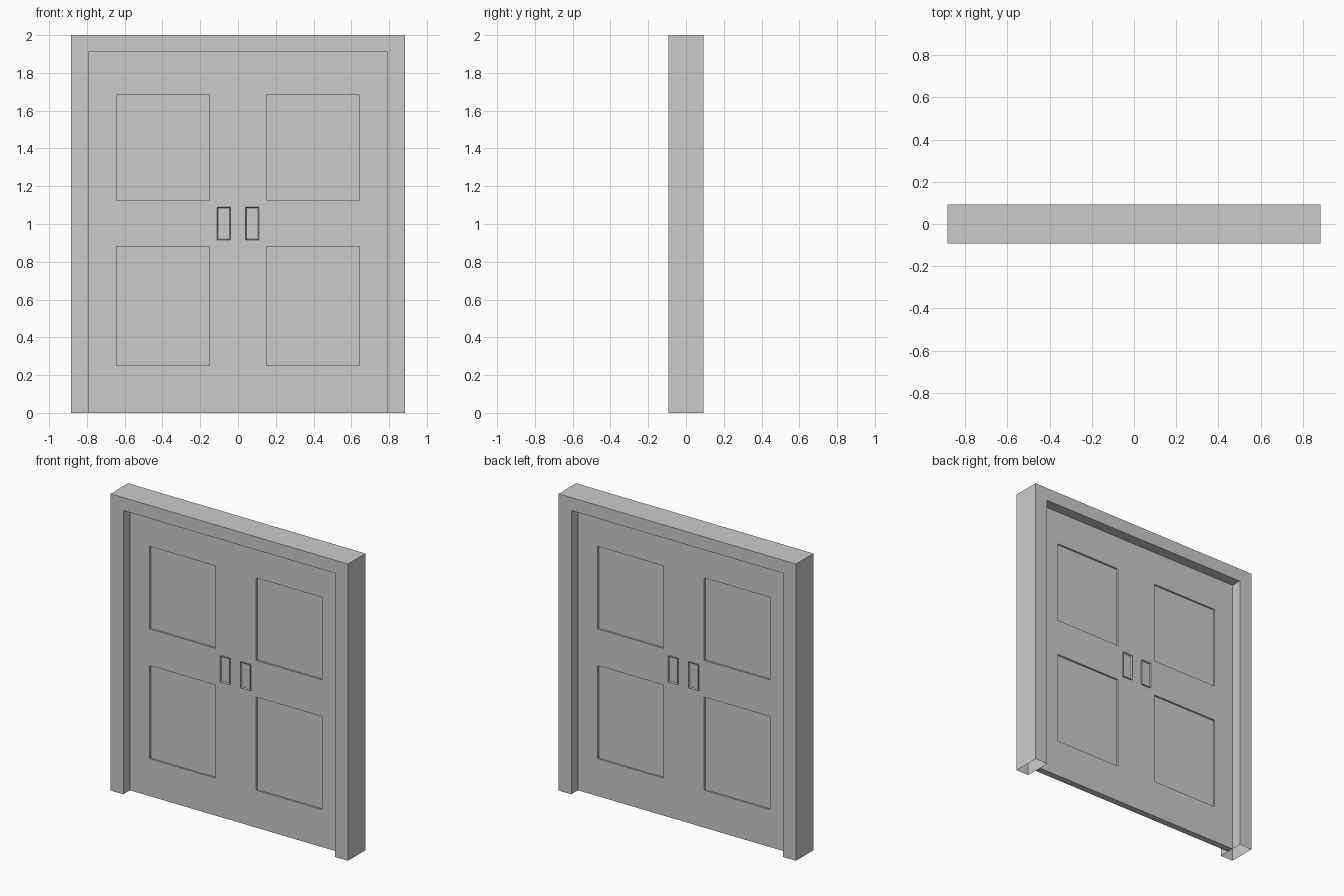
import bpy, bmesh

if "Cube" in bpy.data.objects:
    bpy.data.objects.remove(bpy.data.objects["Cube"])

W, H, D = 0.885, 2.0, 0.093      # frame half width, height, half depth
OW, OH = 0.79, 1.912             # opening half width, height
DOOR = 0.022                     # door half thickness
RECESS = 0.012


def finish(bm, name):
    bmesh.ops.recalc_face_normals(bm, faces=bm.faces[:])
    me = bpy.data.meshes.new(name)
    bm.to_mesh(me)
    bm.free()
    ob = bpy.data.objects.new(name, me)
    bpy.context.collection.objects.link(ob)
    return ob


# Door frame: arch profile extruded through the wall, legs open underneath
bm = bmesh.new()
arch = [(-W, 0), (-W, H), (W, H), (W, 0), (OW, 0), (OW, OH), (-OW, OH), (-OW, 0)]
face = bm.faces.new([bm.verts.new((x, -D, z)) for x, z in arch])
ext = bmesh.ops.extrude_face_region(bm, geom=[face], use_keep_orig=True)
moved = [g for g in ext["geom"] if isinstance(g, bmesh.types.BMVert)]
bmesh.ops.translate(bm, verts=moved, vec=(0, 2 * D, 0))
bmesh.ops.recalc_face_normals(bm, faces=bm.faces[:])
under = [f for f in bm.faces if all(v.co.z < 1e-5 for v in f.verts)]
bmesh.ops.delete(bm, geom=under, context='FACES_ONLY')
finish(bm, "door_frame")

# Door slab: gridded front and back, panel cells pushed inward
xs = [-OW, -0.643, -0.151, 0.151, 0.643, OW]
zs = [0, 0.252, 0.88, 1.127, 1.683, OH]
bm = bmesh.new()
for side in (-1, 1):
    grid = [[bm.verts.new((x, side * DOOR, z)) for z in zs] for x in xs]
    for i in range(5):
        for j in range(5):
            quad = [grid[i][j], grid[i + 1][j], grid[i + 1][j + 1], grid[i][j + 1]]
            f = bm.faces.new(quad)
            if i in (1, 3) and j in (1, 3):
                e = bmesh.ops.extrude_discrete_faces(bm, faces=[f])
                for v in e["faces"][0].verts:
                    v.co.y -= side * RECESS
bmesh.ops.bridge_loops(bm, edges=[e for e in bm.edges if e.is_boundary])
bmesh.ops.dissolve_limit(bm, angle_limit=0.01, verts=bm.verts[:], edges=bm.edges[:])
finish(bm, "double_door")


# Handles: low plates with a raised rim and sunken centre, both faces
def handle(name, x, side):
    bm = bmesh.new()
    bmesh.ops.create_cube(bm, size=1)
    for v in bm.verts:
        v.co.x = x + v.co.x * 0.072
        v.co.y = side * DOOR + v.co.y * 0.02
        v.co.z = 1.003 + v.co.z * 0.175
    bm.normal_update()
    outer = [f for f in bm.faces if f.normal.y * side > 0.9]
    bmesh.ops.inset_region(bm, faces=outer, thickness=0.008)
    for v in outer[0].verts:
        v.co.y -= side * 0.008
    finish(bm, name)


for side, face_name in ((-1, "front"), (1, "back")):
    for x, hand in ((-0.076, "left"), (0.076, "right")):
        handle(f"{face_name}_{hand}_handle", x, side)
